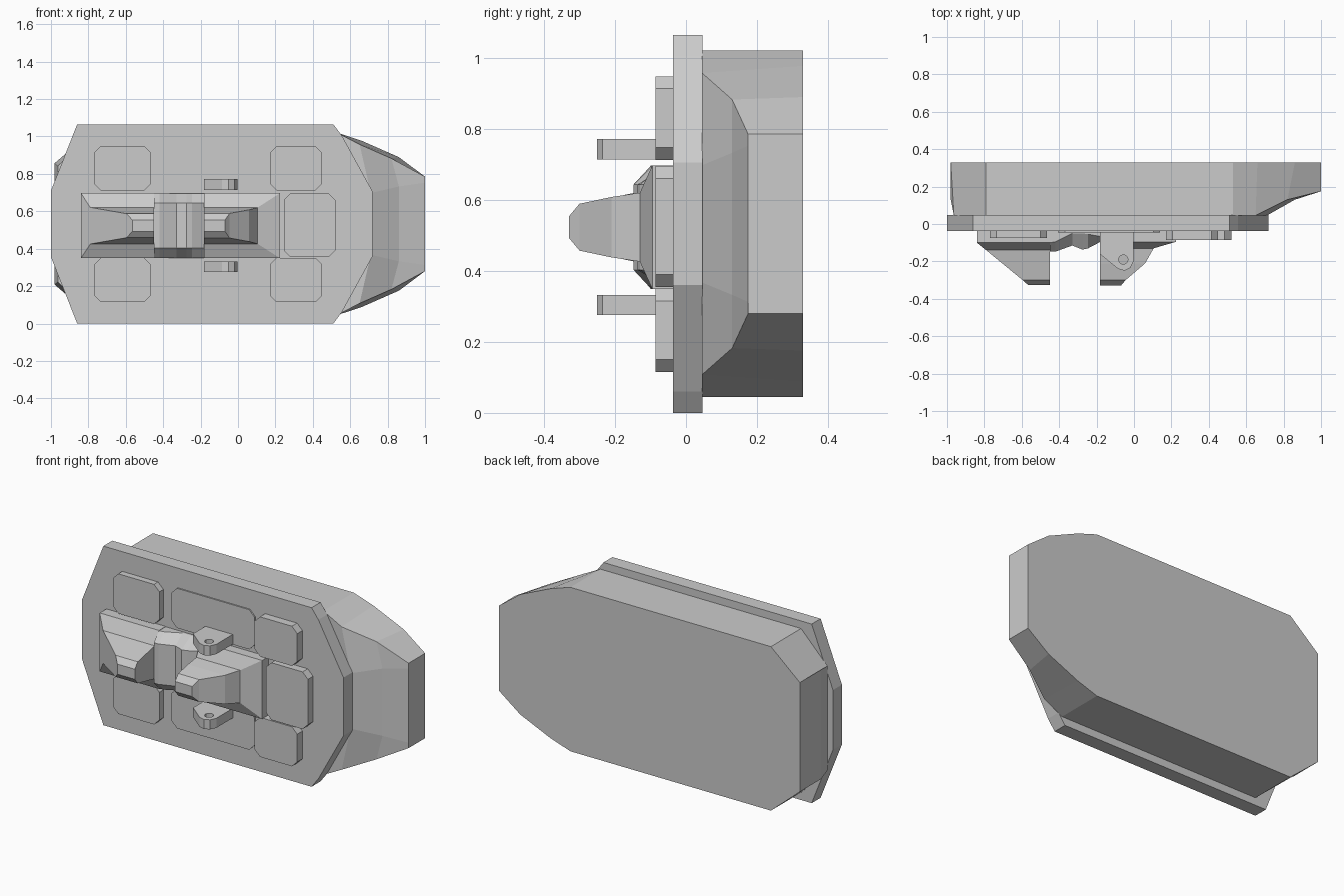
import bpy, bmesh, math

if "Cube" in bpy.data.objects:
    bpy.data.objects.remove(bpy.data.objects["Cube"])

ZC = 0.5325   # mid height of the housing
ZM = 0.523    # mid height of the latch parts


def loft(name, rings):
    """Skin equal-length closed rings and cap both ends."""
    bm = bmesh.new()
    vs = [[bm.verts.new(p) for p in r] for r in rings]
    n = len(rings[0])
    for a, b in zip(vs, vs[1:]):
        for i in range(n):
            j = (i + 1) % n
            bm.faces.new((a[i], a[j], b[j], b[i]))
    bm.faces.new(vs[0])
    bm.faces.new(vs[-1])
    bmesh.ops.remove_doubles(bm, verts=bm.verts, dist=1e-5)
    bmesh.ops.recalc_face_normals(bm, faces=bm.faces)
    me = bpy.data.meshes.new(name)
    bm.to_mesh(me)
    bm.free()
    ob = bpy.data.objects.new(name, me)
    bpy.context.collection.objects.link(ob)
    return ob


def slab(name, outline, y0, y1):
    """Extrude an xz outline along y."""
    return loft(name, [[(x, y, z) for x, z in outline] for y in (y0, y1)])


def pad(name, x0, x1, z0, z1, y, c=0.035):
    pts = [(x0 + c, z0), (x1 - c, z0), (x1, z0 + c), (x1, z1 - c),
           (x1 - c, z1), (x0 + c, z1), (x0, z1 - c), (x0, z0 + c)]
    return slab(name, pts, -0.03, y)


def stepped_block(name, levels):
    """Rectangles (y, x0, x1, half height) stacked toward the front."""
    return loft(name, [[(x0, y, ZM - h), (x1, y, ZM - h),
                        (x1, y, ZM + h), (x0, y, ZM + h)]
                       for y, x0, x1, h in levels])


# Rear housing: sections along x with a tapered nose
# (back x, back half, front x, front y, front half, inner x, inner half)
sections = [
    (-0.98, .325, -0.98, .13, .325, -0.98, .17),
    (-0.98, .325, -0.963, .045, .31, -0.963, .165),
    (-0.79, .4875, -0.79, .045, .4875, -0.79, .165),
    (0.53, .4875, 0.53, .045, .4875, 0.53, .165),
    (0.66, .445, 0.65, .045, .425, 0.71, .165),
    (0.86, .357, 0.82, .13, .35, 0.86, .20),
    (1.0, .2525, 1.0, .175, .2525, 1.0, .22),
]
loft("rear_housing", [
    [(xb, .33, ZC - hb), (xf, yf, ZC - hf), (xi, yf, ZC - hi),
     (xi, yf, ZC + hi), (xf, yf, ZC + hf), (xb, .33, ZC + hb)]
    for xb, hb, xf, yf, hf, xi, hi in sections])

# Front plate
half = [(-1, .355), (-.86, 0), (.51, 0), (.555, .06), (.72, .36)]
slab("front_plate", half + [(x, 2 * ZC - z) for x, z in reversed(half)], -.037, .047)

# Raised panels, upper and lower rows plus one in the middle
for label, x0, x1, y in (("left", -.77, -.465, -.075),
                         ("centre", -.405, .14, -.045),
                         ("right", .17, .45, -.086)):
    pad("upper_panel_" + label, x0, x1, .712, .948, y)
    pad("lower_panel_" + label, x0, x1, .115, .35, y)
pad("middle_panel", .245, .52, .355, .695, -.086)

# Latch blocks
stepped_block("left_latch_block", [
    (-.03, -.84, -.45, .174), (-.1, -.84, -.45, .174),
    (-.14, -.79, -.45, .098), (-.3, -.595, -.45, .064), (-.327, -.565, -.45, .03)])
stepped_block("right_latch_block", [
    (-.03, -.183, .225, .174), (-.095, -.183, .225, .174),
    (-.13, -.183, .105, .097), (-.21, -.183, .06, .085),
    (-.3, -.183, -.045, .066), (-.33, -.183, -.07, .03)])

# Wavy bridge between the latch blocks: (x, edge y, front y)
wave = [(-.45, -.1, -.148), (-.42, -.095, -.148), (-.33, -.05, -.115),
        (-.275, -.05, -.137), (-.245, -.055, -.13), (-.16, -.07, -.085)]
loft("latch_bridge", [
    [(x, -.03, ZM - .172), (x, ye, ZM - .172), (x, yf, ZM - .12), (x, yf, ZM),
     (x, yf, ZM + .12), (x, ye, ZM + .172), (x, -.03, ZM + .172)]
    for x, ye, yf in wave])

# Pierced lugs above and below the right latch block
lug = [(-.183, -.04), (-.003, -.04), (-.003, -.2), (-.02, -.235), (-.05, -.25),
       (-.085, -.24), (-.183, -.16)]
circle = [(-.057 + .025 * math.cos(i * math.pi / 6),
           -.19 + .025 * math.sin(i * math.pi / 6)) for i in range(12)]
cutter = loft("lug_hole_cutter", [[(x, y, z) for x, y in circle] for z in (.1, .95)])
cutter.hide_render = True
cutter.hide_viewport = True
for name, z0, z1 in (("upper_lug", .714, .772), ("lower_lug", .275, .332)):
    ob = loft(name, [[(x, y, z) for x, y in lug] for z in (z0, z1)])
    mod = ob.modifiers.new("hole", 'BOOLEAN')
    mod.operation = 'DIFFERENCE'
    mod.solver = 'EXACT'
    mod.object = cutter
